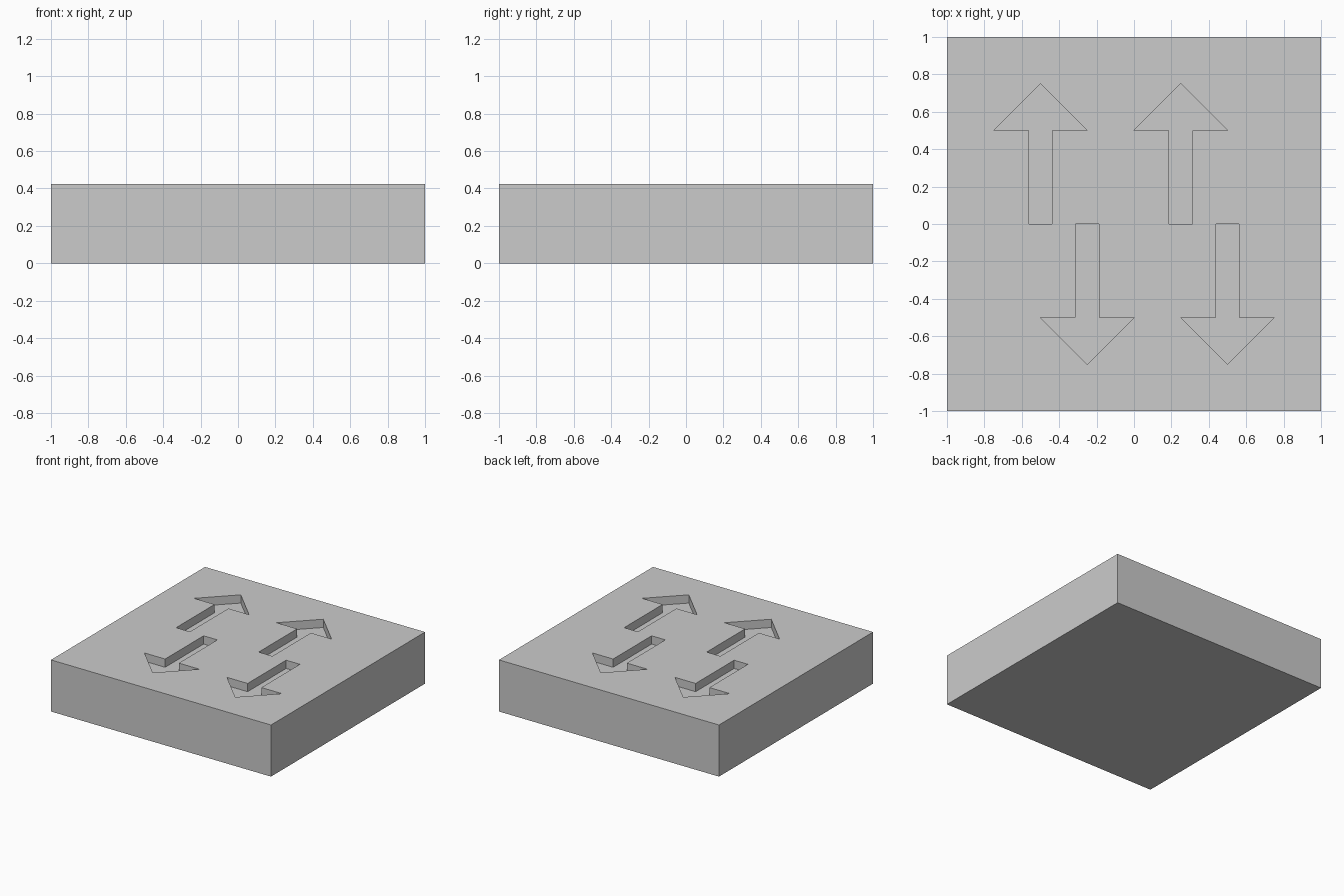
import bpy, bmesh

if "Cube" in bpy.data.objects:
    bpy.data.objects.remove(bpy.data.objects["Cube"])

HEIGHT = 0.424
DEPTH = 0.068

# Half outline of an arrow pointing along +y, mirrored to close it
HALF = [(0.0625, 0.0), (0.0625, 0.5), (0.25, 0.5), (0.0, 0.75)]
OUTLINE = HALF + [(-x, y) for x, y in reversed(HALF[:-1])]


def mesh_object(name, bm):
    bmesh.ops.recalc_face_normals(bm, faces=bm.faces)
    mesh = bpy.data.meshes.new(name)
    bm.to_mesh(mesh)
    bm.free()
    obj = bpy.data.objects.new(name, mesh)
    bpy.context.collection.objects.link(obj)
    return obj


def add_prism(bm, points, z0, z1):
    face = bm.faces.new([bm.verts.new((x, y, z0)) for x, y in points])
    top = bmesh.ops.extrude_face_region(bm, geom=[face])["geom"]
    verts = [g for g in top if isinstance(g, bmesh.types.BMVert)]
    bmesh.ops.translate(bm, verts=verts, vec=(0, 0, z1 - z0))


# Square slab
bm = bmesh.new()
add_prism(bm, [(-1, -1), (1, -1), (1, 1), (-1, 1)], 0, HEIGHT)
slab = mesh_object("slab", bm)

# Arrow cutters: two pointing back, two pointing forward
bm = bmesh.new()
for cx, s in ((-0.5, 1), (0.25, 1), (-0.25, -1), (0.5, -1)):
    add_prism(bm, [(cx + s * x, s * y) for x, y in OUTLINE],
              HEIGHT - DEPTH, HEIGHT + 0.1)
cutter = mesh_object("arrow_cutter", bm)
cutter.hide_render = True
cutter.display_type = 'WIRE'

# Engrave the arrows into the top of the slab
mod = slab.modifiers.new("arrow_recesses", 'BOOLEAN')
mod.operation = 'DIFFERENCE'
mod.solver = 'EXACT'
mod.object = cutter
